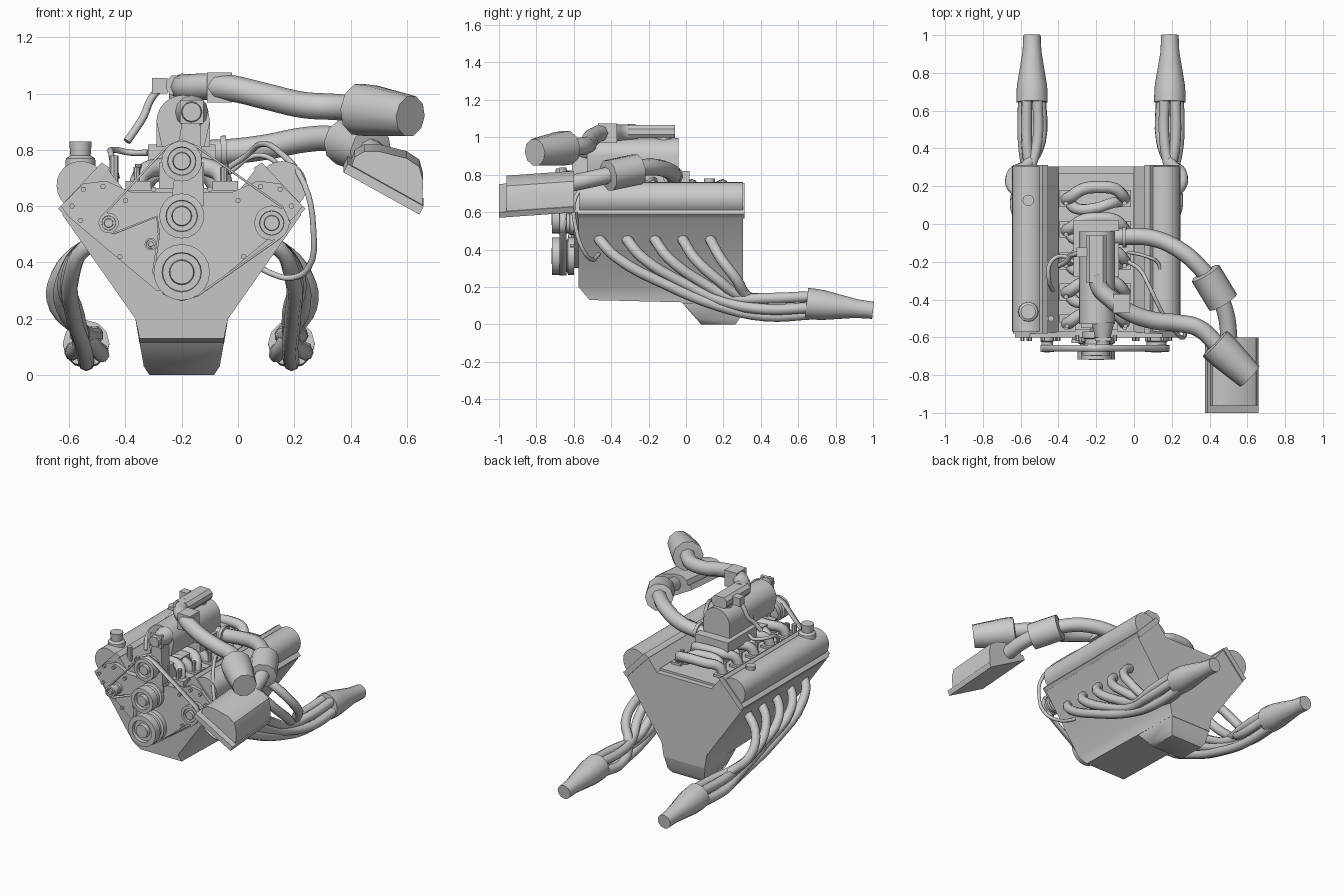
import bpy, bmesh
from math import sin, cos, pi, radians
from mathutils import Vector

if "Cube" in bpy.data.objects:
    bpy.data.objects.remove(bpy.data.objects["Cube"])

CX = -0.2  # engine centre line


def finish(name, bm, angle=35):
    bmesh.ops.recalc_face_normals(bm, faces=bm.faces)
    me = bpy.data.meshes.new(name)
    bm.to_mesh(me)
    bm.free()
    me.shade_smooth()
    me.set_sharp_from_angle(angle=radians(angle))
    ob = bpy.data.objects.new(name, me)
    bpy.context.collection.objects.link(ob)
    return ob


def prism(name, pts, y0, y1, shear=0):
    """xz outline extruded along y, optionally rising to the rear"""
    bm = bmesh.new()
    a = [bm.verts.new((x, y0, z)) for x, z in pts]
    b = [bm.verts.new((x, y1, z + shear * (y1 - y0))) for x, z in pts]
    bm.faces.new(a)
    bm.faces.new(b[::-1])
    for i in range(len(a)):
        j = (i + 1) % len(a)
        bm.faces.new((a[i], b[i], b[j], a[j]))
    return finish(name, bm)


def box(name, x0, x1, y0, y1, z0, z1):
    return prism(name, [(x0, z0), (x1, z0), (x1, z1), (x0, z1)], y0, y1)


def lathe(name, start, end, prof, n=16):
    """prof = (radius, fraction along the axis)"""
    a, b = Vector(start), Vector(end)
    q = (b - a).to_track_quat('Z', 'Y')
    bm = bmesh.new()
    rings = []
    for r, t in prof:
        c = a.lerp(b, t)
        rings.append([bm.verts.new(c + q @ Vector((r * cos(2 * pi * i / n), r * sin(2 * pi * i / n), 0)))
                      for i in range(n)])
    for u, v in zip(rings, rings[1:]):
        for i in range(n):
            bm.faces.new((u[i], u[(i + 1) % n], v[(i + 1) % n], v[i]))
    bm.faces.new(rings[0][::-1])
    bm.faces.new(rings[-1])
    return finish(name, bm, 40)


def cyl(name, a, b, r, n=12, r2=None):
    return lathe(name, a, b, [(r, 0), (r2 or r, 1)], n)


def tube(name, pts, r, res=4):
    cu = bpy.data.curves.new(name, 'CURVE')
    cu.dimensions = '3D'
    cu.bevel_depth, cu.bevel_resolution, cu.resolution_u = r, 2, res
    cu.use_fill_caps = True
    sp = cu.splines.new('BEZIER')
    sp.bezier_points.add(len(pts) - 1)
    for p, co in zip(sp.bezier_points, pts):
        p.co = co
        p.handle_left_type = p.handle_right_type = 'AUTO'
    tmp = bpy.data.objects.new(name + "_curve", cu)
    bpy.context.collection.objects.link(tmp)
    bpy.context.view_layer.update()
    bm = bmesh.new()
    me = bpy.data.meshes.new_from_object(tmp.evaluated_get(bpy.context.evaluated_depsgraph_get()))
    bm.from_mesh(me)
    bpy.data.objects.remove(tmp)
    return finish(name, bm, 50)


def mirrored(half):
    return [(CX + x, z) for x, z in half] + [(CX - x, z) for x, z in reversed(half)]


# engine block: V profile, chamfered lower front edge, sump at the rear
block = prism("engine_block", mirrored([(.15, .12), (.165, .2), (.425, .57), (.265, .735), (.2, .65)]), -.575, .305)
for v in block.data.vertices:
    if v.co.z < .13:
        v.co.y += .06 if v.co.y < 0 else 0
        v.co.z = .13 if v.co.y < 0 else .11
bm = bmesh.new()
for w, y0, y1, z in ((.15, -.02, .303, .115), (.135, .06, .285, .03), (.115, .08, .265, 0)):
    for x in (-w, w):
        for y in (y0, y1):
            bm.verts.new((CX + x, y, z))
bmesh.ops.convex_hull(bm, input=bm.verts)
finish("oil_sump", bm, 55)

# front timing cover with bolts
prism("timing_cover", mirrored([(.09, .3), (.4, .56), (.43, .6), (.35, .68), (.27, .69), (.18, .65)]), -.60, -.57)
for s in (-1, 1):
    for i, (x, z) in enumerate([(.39, .6), (.35, .66), (.28, .67), (.2, .62), (.1, .66), (.36, .55), (.22, .42)]):
        cyl(f"cover_bolt_{i}_{s}", (CX + s * x, -.62, z), (CX + s * x, -.59, z), .01, 6)

# valve covers, flanges, exhaust headers on both banks
for side, s, inset in (("right", 1, 0), ("left", -1, .05)):
    k = .7071
    dome = []
    for i in range(13):
        t = pi * i / 12
        u, n = .088 * cos(t), .092 * sin(t)
        dome.append((CX + s * (.355 + k * (u + n)), .67 + k * (n - u)))
    prism(side + "_valve_cover", dome, -.57, .305)
    prism(side + "_cover_flange", [(CX + s * x, z) for x, z in
          [(.415, .565), (.44, .59), (.285, .755), (.255, .735)]], -.58, .312)
    for i in range(5):
        f = i / 4
        y = -.46 + .148 * i
        a = 2 * pi * i / 5 - pi / 2
        ex, ez = .39 - inset + .048 * cos(a), .107 + .052 * sin(a)
        out = (.39, .4, .41, .415, .44)[i]
        low = (.38, .35, .36, .42, .445)[i] - inset * .4
        pts = [(.30, y - .01, .465), (.345, y, .45), (out, y + .085 - .03 * f, .36 - .01 * f),
               (.5 * (out + low) + .01, (-.1 + .37 * f), .21 + .03 * f),
               (.5 * (low + ex), .17 + .15 * f, .11 + .05 * f + .2 * (ez - .105)),
               (ex, .42 + .02 * f, ez - .01), (ex, .68, ez)]
        tube(f"{side}_header_pipe_{i + 1}", [(CX + s * x, yy, z) for x, yy, z in pts], .029)
    cx = CX + s * (.39 - inset)
    lathe(side + "_collector", (cx, .645, .112), (cx, 1.0, .075),
          [(.083, 0), (.083, .1), (.08, .25), (.05, .75), (.046, 1)], 12)

# oil filler and breather cap
lathe("oil_filler_cap", (-.56, -.465, .73), (-.56, -.465, .83), [(.055, 0), (.052, .4), (.036, .5), (.04, 1)], 12)
cyl("breather_cap", (-.56, .125, .74), (-.56, .125, .78), .03)

# intake manifold plate and runners
box("manifold_plate", -.4, 0, -.56, .27, .645, .665)
box("manifold_plenum", -.28, -.12, -.55, .02, .66, .755)
for i in range(5):
    y = -.52 + .165 * i
    tube(f"intake_runner_{i + 1}", [(-.36, y - .01, .67), (-.34, y, .715), (-.27, y + .045, .74), (-.18, y + .055, .745),
                                    (-.1, y + .045, .735), (-.06, y + .01, .71), (-.05, y - .01, .66)], .032)
    if i:
        tube(f"intake_runner_back_{i}", [(-.34, y - .03, .66), (-.3, y - .06, .71), (-.2, y - .055, .73),
                                         (-.12, y - .03, .72), (-.07, y - .02, .66)], .03)
    for x in (-.36, -.05):
        box(f"runner_flange_{i}_{x}", x - .035, x + .035, y - .05, y + .04, .66, .68)
        cyl(f"injector_{i}_{x}", (x, y - .03, .66), (x, y - .03, .74), .012, 8)
cyl("left_sensor", (-.44, -.5, .66), (-.44, -.5, .78), .016, 8)

# charger housing, barrel and drive bracket
box("charger_base", -.32, -.08, -.28, .02, .75, .82)
arch = [(-.195 + .095 * cos(pi * i / 12), .9 + .095 * sin(pi * i / 12)) for i in range(13)]
prism("charger_housing", [(-.29, .81)] + arch[::-1] + [(-.1, .81)], -.29, -.04)
prism("charger_barrel", [(-.27, .81)] + arch[::-1] + [(-.12, .81)], -.53, -.28)
cyl("charger_nose", (-.165, -.52, .935), (-.165, -.63, .935), .06, 12, .035)
box("throttle_flange", -.207, -.123, -.62, -.6, .893, .977)
cyl("throttle_ring", (-.165, -.64, .935), (-.165, -.6, .935), .034, 12)
prism("drive_bracket", [(-.24, .6), (-.12, .6), (-.135, .9), (-.2, .9)], -.61, -.53)
for s in (-1, 1):
    box(f"front_mount_{s}", CX + s * .155 - .045, CX + s * .155 + .045, -.57, -.52, .655, .69)
    cyl(f"mount_stud_{s}", (CX + s * .155, -.54, .68), (CX + s * .155, -.54, .75), .012, 8)

# pulleys: radius steps along the depth
P = [(1, 0), (1, .25), (.86, .3), (.86, .5), (1, .55), (1, .97), (.7, .98), (.68, .8), (.45, .8), (.42, 1)]
for name, x, z, r, y0, y1 in (("crank", -.2, .365, .1, -.6, -.72), ("water_pump", -.2, .565, .08, -.59, -.72),
                              ("charger", -.2, .76, .072, -.57, -.70), ("generator", .12, .54, .062, -.6, -.68),
                              ("tensioner", -.46, .54, .036, -.6, -.68), ("idler", -.31, .465, .022, -.59, -.63)):
    lathe(name + "_pulley", (x, y0, z), (x, y1, z), [(r * a, t) for a, t in P], 20)

# drive belt strip
path = [(-.255, .815), (-.2, .838), (-.145, .815), (.16, .6), (.187, .54), (.15, .483), (-.14, .28), (-.2, .262),
        (-.265, .285), (-.305, .365), (-.285, .5), (-.29, .56), (-.44, .5), (-.485, .515), (-.49, .56)]
bm = bmesh.new()
strips = [[bm.verts.new((x, y, z)) for x, z in path] for y in (-.675, -.64)]
for i in range(len(path)):
    j = (i + 1) % len(path)
    bm.faces.new((strips[0][i], strips[0][j], strips[1][j], strips[1][i]))
belt = finish("drive_belt", bm)
m = belt.modifiers.new("thickness", 'SOLIDIFY')
m.thickness = .008

# upper intake: flat duct, pipe with clamp and cone filter
prism("upper_duct", [(-.255, 1.015), (-.24, .995), (-.16, .995), (-.145, 1.015), (-.145, 1.045), (-.165, 1.065),
                     (-.235, 1.065), (-.255, 1.045)], -.31, -.06)
tube("upper_intake_pipe", [(-.2, -.27, 1.025), (-.18, -.34, 1.022), (-.12, -.4, 1.025), (-.03, -.465, 1.02),
                           (.1, -.51, .99), (.23, -.525, .96), (.34, -.55, .953), (.45, -.65, .945)], .047, 5)
cyl("upper_pipe_outlet", (-.2, -.12, 1.03), (-.2, -.12, .96), .045)
bx = box("pipe_clamp", -.045, .045, -.05, .05, -.053, .053)
bx.location, bx.rotation_euler = (-.066, -.42, 1.022), (0, 0, 0)
lathe("upper_air_filter", (.425, -.63, .945), (.613, -.808, .92), [(.045, 0), (.094, .02), (.094, .25), (.074, 1)], 10)

# lower intake pipe, sleeve and air box
tube("lower_intake_pipe", [(-.12, -.07, .79), (-.02, -.065, .795), (.1, -.075, .81), (.23, -.13, .835), (.34, -.22, .84),
                           (.43, -.34, .815), (.485, -.47, .785), (.505, -.63, .75)], .045, 5)
cyl("pipe_collar", (-.06, -.07, .795), (-.04, -.07, .796), .055)
lathe("pipe_sleeve", (.375, -.255, .83), (.475, -.42, .795), [(.05, 0), (.085, .03), (.085, .97), (.05, 1)], 10)
prism("air_box", [(.4, .73), (.415, .775), (.45, .795), (.5, .795), (.6, .77), (.645, .74), (.658, .69), (.655, .605)],
      -.96, -.6, .07)
prism("air_box_plate", [(.375, .72), (.645, .57), (.66, .6), (.39, .75)], -1.0, -.6, .07)

# hoses and brackets
tube("coolant_hose", [(-.03, -.2, .74), (.03, -.24, .78), (.08, -.33, .82), (.15, -.47, .79), (.235, -.59, .68), (.268, -.59, .52),
                      (.25, -.54, .38), (.19, -.5, .345), (.12, -.48, .36), (.05, -.45, .4)], .011)
tube("wiring_loop", [(-.03, -.15, .72), (.06, -.17, .78), (.13, -.21, .76), (.12, -.29, .73), (.05, -.3, .7)], .009)
tube("left_fuel_line", [(-.32, -.2, .79), (-.38, -.17, .79), (-.44, -.2, .8), (-.45, -.3, .78), (-.43, -.35, .7)], .011)
box("vent_bracket", -.305, -.25, -.175, -.125, 1.0, 1.055)
tube("vent_hose", [(-.27, -.15, 1.03), (-.31, -.16, .98), (-.335, -.17, .92), (-.36, -.2, .88), (-.395, -.22, .83)], .014)
